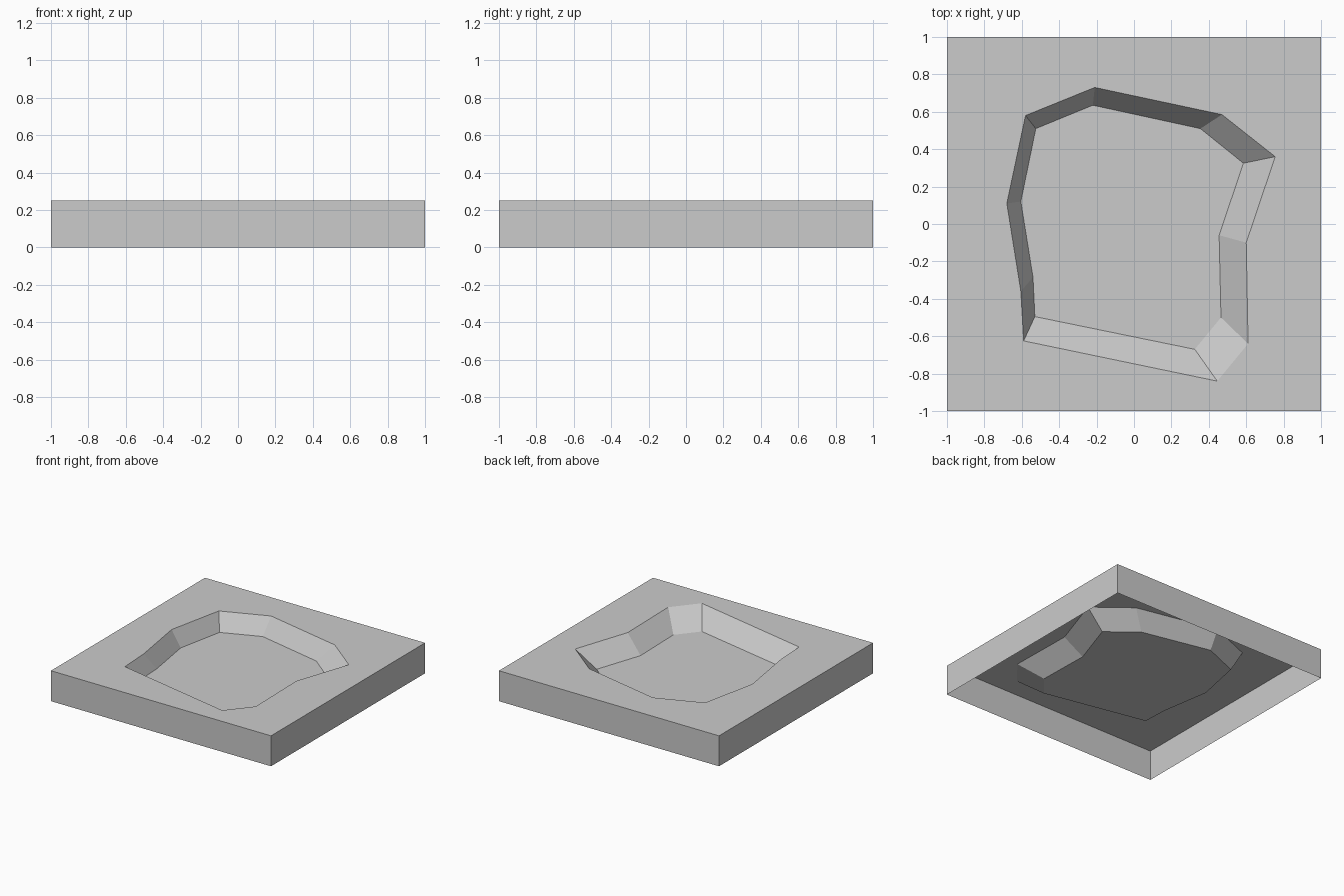
import bpy
import bmesh

cube = bpy.data.objects.get("Cube")
if cube:
    bpy.data.objects.remove(cube, do_unlink=True)

HEIGHT, FLOOR = 0.25, 0.115

# Basin outline, clockwise from above: upper rim and floor edge
rim_xy = [(-0.21, 0.73), (0.47, 0.585), (0.755, 0.36), (0.60, -0.10), (0.61, -0.64),
          (0.445, -0.84), (-0.59, -0.625), (-0.605, -0.36), (-0.68, 0.11), (-0.58, 0.58)]
floor_xy = [(-0.22, 0.635), (0.355, 0.51), (0.585, 0.325), (0.455, -0.06), (0.465, -0.50),
            (0.325, -0.67), (-0.53, -0.495), (-0.54, -0.285), (-0.605, 0.12), (-0.525, 0.51)]
square_xy = [(-1, 1), (1, 1), (1, -1), (-1, -1)]

grey = bpy.data.materials.new("plain grey")
grey.use_nodes = True
grey.diffuse_color = (0.6, 0.6, 0.6, 1)
grey.node_tree.nodes["Principled BSDF"].inputs["Base Color"].default_value = (0.6, 0.6, 0.6, 1)

bm = bmesh.new()


def ring(points, z):
    return [bm.verts.new((x, y, z)) for x, y in points]


def bridge(outer, inner):
    """Wall of quads between two matching closed rings."""
    for i in range(len(outer)):
        j = (i + 1) % len(outer)
        bm.faces.new((outer[i], inner[i], inner[j], outer[j]))


def loop_edges(verts):
    return [bm.edges.get((v, verts[i - 1])) for i, v in enumerate(verts)]


# Outer sides, open underneath
base = ring(square_xy, 0)
top = ring(square_xy, HEIGHT)
bridge(base, top)

# Sloping basin walls and flat basin floor
rim = ring(rim_xy, HEIGHT)
bottom = ring(floor_xy, FLOOR)
bridge(rim, bottom)
bm.faces.new(bottom[::-1])

# Flat top around the basin
bmesh.ops.triangle_fill(bm, edges=loop_edges(top) + loop_edges(rim),
                        use_beauty=True, normal=(0, 0, 1))
bm.normal_update()
for face in bm.faces:
    if face.normal.z < -0.5:
        face.normal_flip()

# Outer sides face outward
for face in bm.faces:
    centre = face.calc_center_median()
    if abs(face.normal.z) < 0.01 and face.normal.dot(centre) < 0:
        face.normal_flip()

mesh = bpy.data.meshes.new("basin_slab")
bm.to_mesh(mesh)
bm.free()
mesh.materials.append(grey)
slab = bpy.data.objects.new("basin_slab", mesh)
bpy.context.collection.objects.link(slab)
